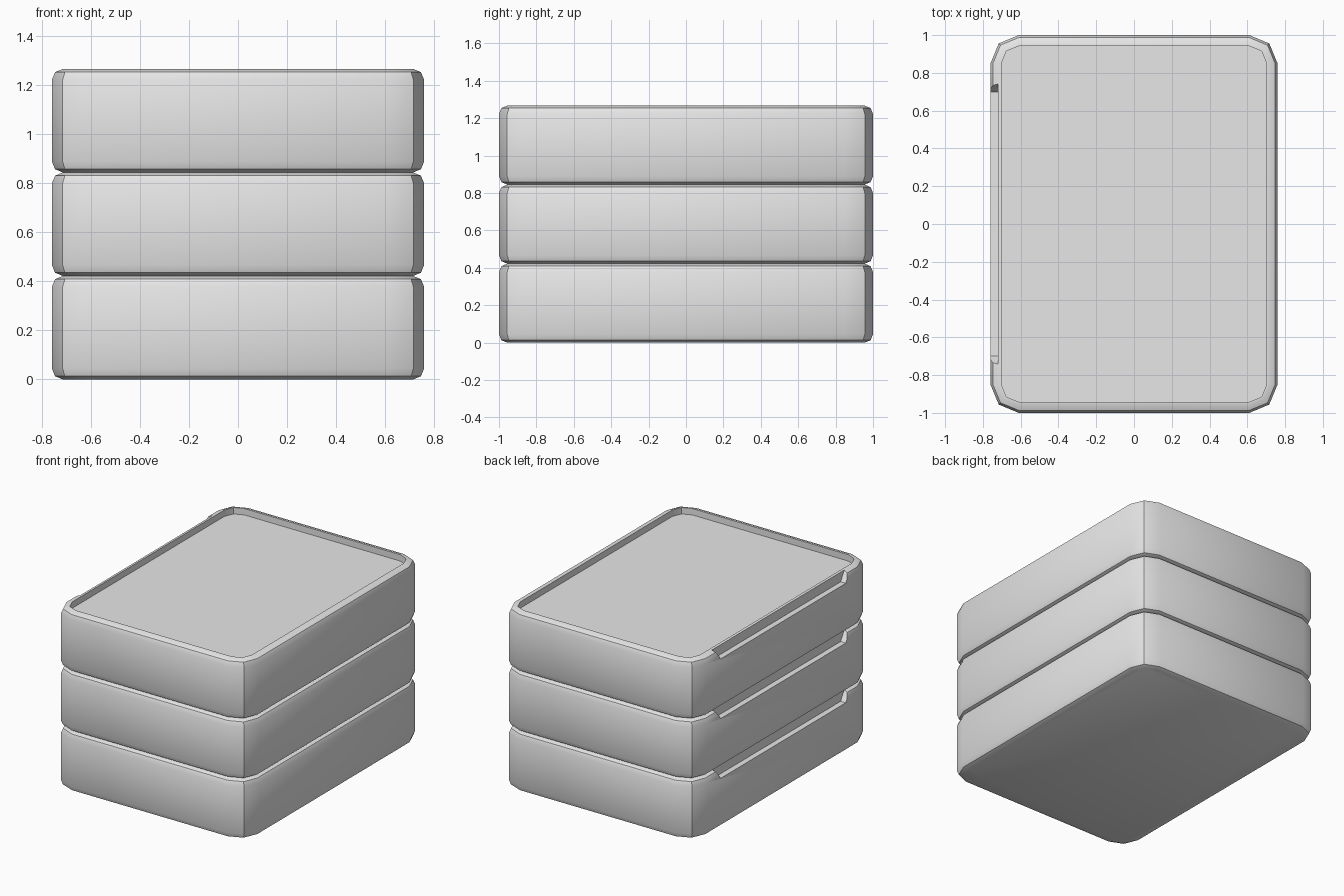
import bpy, bmesh, math

cube = bpy.data.objects.get("Cube")
if cube:
    bpy.data.objects.remove(cube, do_unlink=True)

HALF_X, HALF_Y, HEIGHT = 0.76, 1.0, 0.4225
CORNER, BEVEL, RIM, RECESS = 0.15, 0.045, 0.058, 0.045

grey = bpy.data.materials.new("light grey")
grey.use_nodes = True
colour = (0.8, 0.8, 0.8, 1)
grey.diffuse_color = colour
grey.node_tree.nodes["Principled BSDF"].inputs["Base Color"].default_value = colour


def make_object(name, bm):
    bmesh.ops.recalc_face_normals(bm, faces=bm.faces)
    mesh = bpy.data.meshes.new(name)
    bm.to_mesh(mesh)
    bm.free()
    mesh.materials.append(grey)
    obj = bpy.data.objects.new(name, mesh)
    bpy.context.collection.objects.link(obj)
    return obj


def rounded_ring(bm, inset, z):
    """Rectangle with two-segment rounded corners, shrunk by inset."""
    ring = []
    for i, (sx, sy) in enumerate([(1, 1), (-1, 1), (-1, -1), (1, -1)]):
        for step in range(3):
            a = math.pi / 2 * (i + step / 2)
            r = CORNER - inset
            ring.append(bm.verts.new((sx * (HALF_X - CORNER) + r * math.cos(a),
                                      sy * (HALF_Y - CORNER) + r * math.sin(a), z)))
    return ring


def make_box():
    # Tray body with bevelled edges and a sunken lid, as (inset, height) rings
    mid = BEVEL * (1 - math.sqrt(0.5))
    profile = [(BEVEL, 0), (mid, mid), (0, BEVEL),
               (0, HEIGHT - BEVEL), (mid, HEIGHT - mid), (BEVEL, HEIGHT),
               (RIM, HEIGHT), (RIM, HEIGHT - RECESS)]
    bm = bmesh.new()
    rings = [rounded_ring(bm, inset, z) for inset, z in profile]
    for low, high in zip(rings, rings[1:]):
        for i in range(len(low)):
            j = (i + 1) % len(low)
            bm.faces.new((low[i], low[j], high[j], high[i]))
    bm.faces.new(rings[0][::-1])
    bm.faces.new(rings[-1])
    return make_object("bottom_box", bm)


def make_notch_cutter():
    # Long finger notch with sloping ends
    outline = [(-0.70, HEIGHT - 0.07), (0.70, HEIGHT - 0.07),
               (0.755, HEIGHT + 0.02), (-0.755, HEIGHT + 0.02)]
    bm = bmesh.new()
    face = bm.faces.new([bm.verts.new((-0.85, y, z)) for y, z in outline])
    solid = bmesh.ops.extrude_face_region(bm, geom=[face])
    verts = [v for v in solid["geom"] if isinstance(v, bmesh.types.BMVert)]
    bmesh.ops.translate(bm, verts=verts, vec=(0.13, 0, 0))
    cutter = make_object("notch_cutter", bm)
    cutter.hide_render = True
    return cutter


box = make_box()
cutter = make_notch_cutter()
cut = box.modifiers.new("finger notch", "BOOLEAN")
cut.operation = "DIFFERENCE"
cut.solver = "EXACT"
cut.object = cutter

for other in bpy.context.selected_objects:
    other.select_set(False)
box.select_set(True)
bpy.context.view_layer.objects.active = box
bpy.ops.object.modifier_apply(modifier=cut.name)
bpy.data.objects.remove(cutter, do_unlink=True)
bpy.ops.object.shade_smooth_by_angle(angle=math.radians(30))

# Stack two more boxes on the first
for level, name in enumerate(["middle_box", "top_box"], start=1):
    copy = bpy.data.objects.new(name, box.data)
    copy.location.z = level * HEIGHT
    bpy.context.collection.objects.link(copy)
